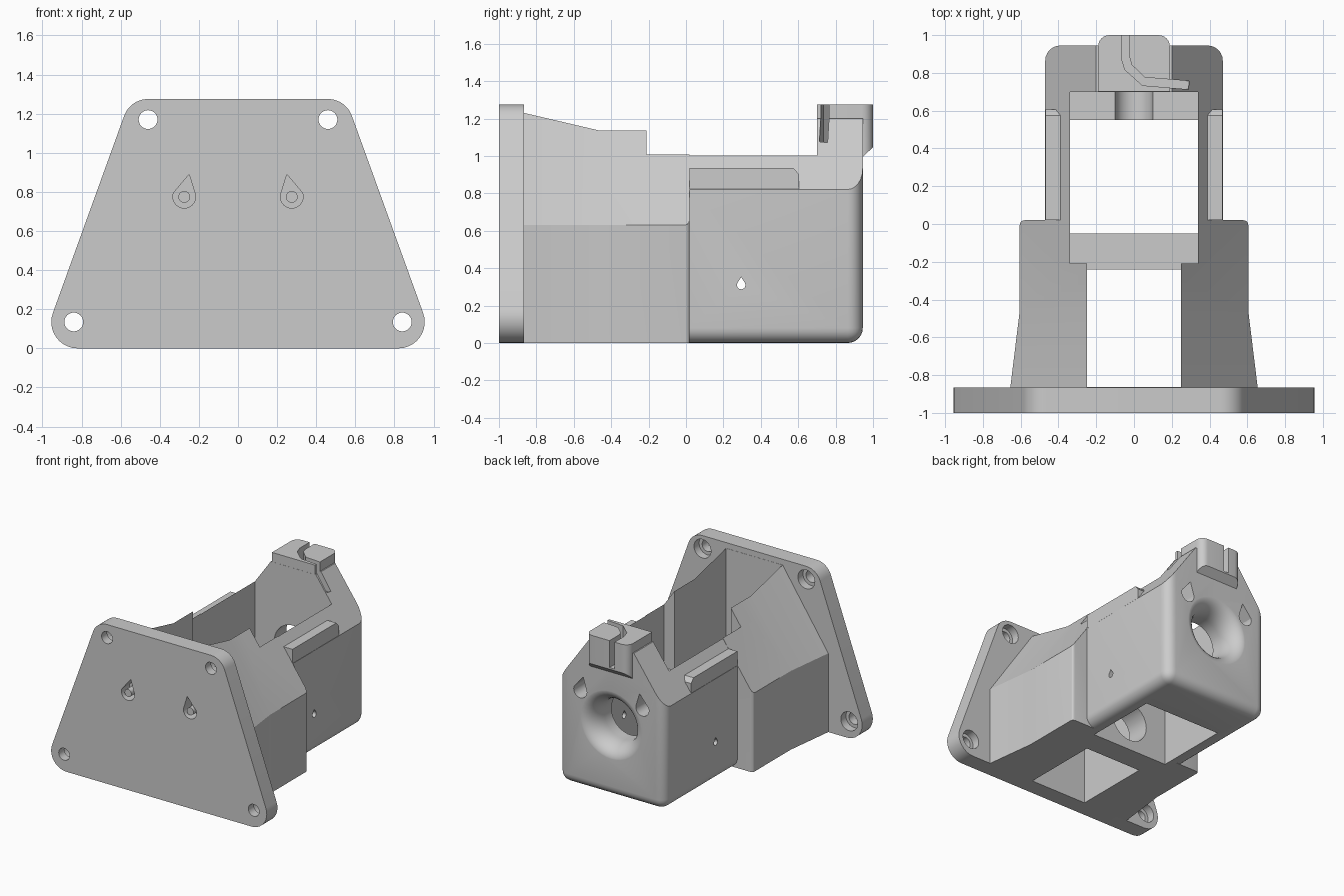
import bpy, bmesh
from math import sin, cos, pi, radians
from mathutils import Vector

old = bpy.data.objects.get("Cube")
if old:
    bpy.data.objects.remove(old, do_unlink=True)

grey = bpy.data.materials.new("light_grey")
grey.use_nodes = True
grey.diffuse_color = (0.6, 0.6, 0.6, 1)
grey.node_tree.nodes["Principled BSDF"].inputs["Base Color"].default_value = (0.6, 0.6, 0.6, 1)


def finish(name, bm):
    bmesh.ops.recalc_face_normals(bm, faces=bm.faces[:])
    me = bpy.data.meshes.new(name)
    bm.to_mesh(me)
    bm.free()
    me.materials.append(grey)
    ob = bpy.data.objects.new(name, me)
    bpy.context.collection.objects.link(ob)
    return ob


def loft(name, rings):
    """Skin equal-length rings of points and cap both ends."""
    bm = bmesh.new()
    loops = [[bm.verts.new(p) for p in ring] for ring in rings]
    n = len(loops[0])
    for a, b in zip(loops, loops[1:]):
        for i in range(n):
            bm.faces.new((a[i], a[(i + 1) % n], b[(i + 1) % n], b[i]))
    bm.faces.new(loops[0])
    bm.faces.new(loops[-1])
    return finish(name, bm)


def prism(name, pts, axis, lo, hi):
    """Extrude a 2D outline along x, y or z."""
    put = {"x": lambda u, v, w: (w, u, v),
           "y": lambda u, v, w: (u, w, v),
           "z": lambda u, v, w: (u, v, w)}[axis]
    return loft(name, [[put(u, v, w) for u, v in pts] for w in (lo, hi)])


def box(name, x0, x1, y0, y1, z0, z1):
    return prism(name, [(x0, y0), (x1, y0), (x1, y1), (x0, y1)], "z", z0, z1)


def arc(cx, cz, r, a0, a1, n=10):
    return [(cx + r * cos(radians(a0 + (a1 - a0) * i / n)),
             cz + r * sin(radians(a0 + (a1 - a0) * i / n))) for i in range(n + 1)]


def circle(cx, cz, r, n=32):
    return arc(cx, cz, r, 0, 360 - 360 / n, n - 1)


def mirrored(pts):
    return pts + [(-x, z) for x, z in reversed(pts)]


def boolean(ob, cutter, op="DIFFERENCE"):
    mod = ob.modifiers.new("cut", "BOOLEAN")
    mod.operation, mod.solver, mod.object = op, "EXACT", cutter
    bpy.context.view_layer.objects.active = ob
    bpy.ops.object.modifier_apply(modifier=mod.name)
    bpy.data.objects.remove(cutter, do_unlink=True)


def teardrop(side):
    pts = arc(0.275, 0.775, 0.058, -200, 20, 20) + [(0.25, 0.89)]
    return [(side * x, z) for x, z in pts]


def bevel_where(ob, rule, width, segments=6):
    bm = bmesh.new()
    bm.from_mesh(ob.data)
    edges = [e for e in bm.edges if rule(e.verts[0].co, e.verts[1].co)]
    bmesh.ops.bevel(bm, geom=edges, offset=width, segments=segments,
                    profile=0.5, affect="EDGES")
    bm.to_mesh(ob.data)
    bm.free()


# Mounting plate with counterbored screw holes
outline = mirrored(arc(0.82, 0.135, 0.135, -90, 20) + arc(0.46, 1.145, 0.13, 20, 90))
plate = prism("mounting_plate", outline, "y", -1, -0.865)
for s in (-1, 1):
    for x, z in ((0.46, 1.17), (0.84, 0.135)):
        boolean(plate, prism("cutter", circle(s * x, z, 0.048), "y", -1.1, -0.8))
        boolean(plate, prism("cutter", circle(s * x, z, 0.075), "y", -0.93, -0.8))

# Tapered front housing with sloping shoulders
rings = []
for y, w, top in ((-0.867, 0.655, 1.23), (-0.46, 0.605, 1.135), (0.02, 0.605, 1.135)):
    half = [(w, 0), (w, 0.63), (0.25, top)]
    rings.append([(x, y, z) for x, z in mirrored(half)])
front = loft("front_housing", rings)
bevel_where(front, lambda a, b: min(a.y, b.y) > 0 and abs(a.x - b.x) < 0.01
            and abs(a.x) > 0.5, 0.025, 3)
boolean(front, box("cutter", -0.25, 0.25, -0.864, -0.24, -0.1, 1.5))
boolean(front, box("cutter", -0.25, 0.25, -0.3, 0.1, 0.5, 1.5))
boolean(front, box("cutter", -0.34, 0.34, -0.21, 0.1, 0.5, 1.5))
boolean(front, box("cutter", -0.34, 0.34, -0.05, 0.1, -0.1, 1.5))
boolean(front, prism("cutter", circle(0, 0.24, 0.16), "y", -0.3, 0))

# Rear housing: rounded box trimmed to the same shoulder slope
rear = box("rear_housing", -0.47, 0.47, 0, 0.945, 0, 1.3)


def rounded_edge(a, b):
    upright_back = a.y > 0.9 and b.y > 0.9 and abs(a.x - b.x) < 0.01
    underside = a.z < 0.01 and b.z < 0.01 and max(a.y, b.y) > 0.9
    return upright_back or underside


bevel_where(rear, rounded_edge, 0.08)
roof = mirrored([(0.6, -0.1), (0.6, 0.638), (0.2, 1.2)])
boolean(rear, prism("trim", roof, "y", -0.1, 1.1), "INTERSECT")
boolean(rear, box("cutter", -0.34, 0.34, -0.1, 0.55, -0.1, 1.5))
boolean(rear, box("cutter", -0.34, 0.34, 0.5, 0.7, 0.3, 1.5))
boolean(rear, prism("cutter", circle(0, 0.3, 0.1), "y", 0.5, 0.7))

# Flared round opening in the back wall
flare = [(0.17, 0.6)]
for i in range(11):
    t = i / 10 * pi / 2
    flare.append((0.17 + 0.11 * (1 - cos(t)), 0.79 + 0.156 * sin(t)))
flare.append((0.285, 1.0))
boolean(rear, loft("cutter", [[(x, y, z) for x, z in circle(0, 0.57, r, 40)]
                              for r, y in flare]))

# Small drop-shaped holes through both side walls
drop = arc(0.295, 0.31, 0.023, -210, 30, 12) + [(0.295, 0.352)]
boolean(rear, prism("cutter", drop, "x", -0.6, 0.6))

# Drop-shaped rod sockets, front and back
for s in (-1, 1):
    boolean(plate, prism("cutter", teardrop(s), "y", -1.1, -0.9))
    prism("socket_core", circle(s * 0.275, 0.775, 0.03), "y", -0.998, -0.89)
    boolean(rear, prism("cutter", teardrop(s), "y", 0.75, 1.1))

# Rails along the tops of the side walls
for s, label in ((1, "left"), (-1, "right")):
    rail = [(0.02, 0.72), (0.605, 0.72), (0.605, 0.9), (0.575, 0.935), (0.02, 0.935)]
    prism(label + "_rail", rail, "x", *sorted((s * 0.39, s * 0.469)))

# Cable clip on top of the back wall, with a curved slot
clip_pts = mirrored([(0.19, 0.701)] + arc(0.13, 0.94, 0.06, 0, 90, 6))
clip = prism("cable_clip", clip_pts, "z", 0.99, 1.275)
under = [(0.945, 0.9), (1.1, 0.9), (1.1, 1.14), (0.945, 0.995)]
boolean(clip, prism("cutter", under, "x", -0.5, 0.5))


def slot():
    path = [Vector(p) for p in ((-0.045, 1.1), (-0.045, 0.88), (-0.03, 0.83),
                                (0.05, 0.755), (0.29, 0.735))]
    left, right = [], []
    for i, p in enumerate(path):
        d = (path[min(i + 1, len(path) - 1)] - path[max(i - 1, 0)]).normalized()
        n = Vector((-d.y, d.x)) * 0.022
        left.append(tuple(p + n))
        right.append(tuple(p - n))
    return prism("cutter", left + right[::-1], "z", 1.06, 1.5)


boolean(clip, slot())
boolean(rear, slot())

# Smooth the rounded surfaces, keep edges crisp
bpy.ops.object.select_all(action="DESELECT")
for ob in (plate, front, rear, clip):
    ob.select_set(True)
bpy.context.view_layer.objects.active = rear
bpy.ops.object.shade_smooth_by_angle(angle=radians(25))
